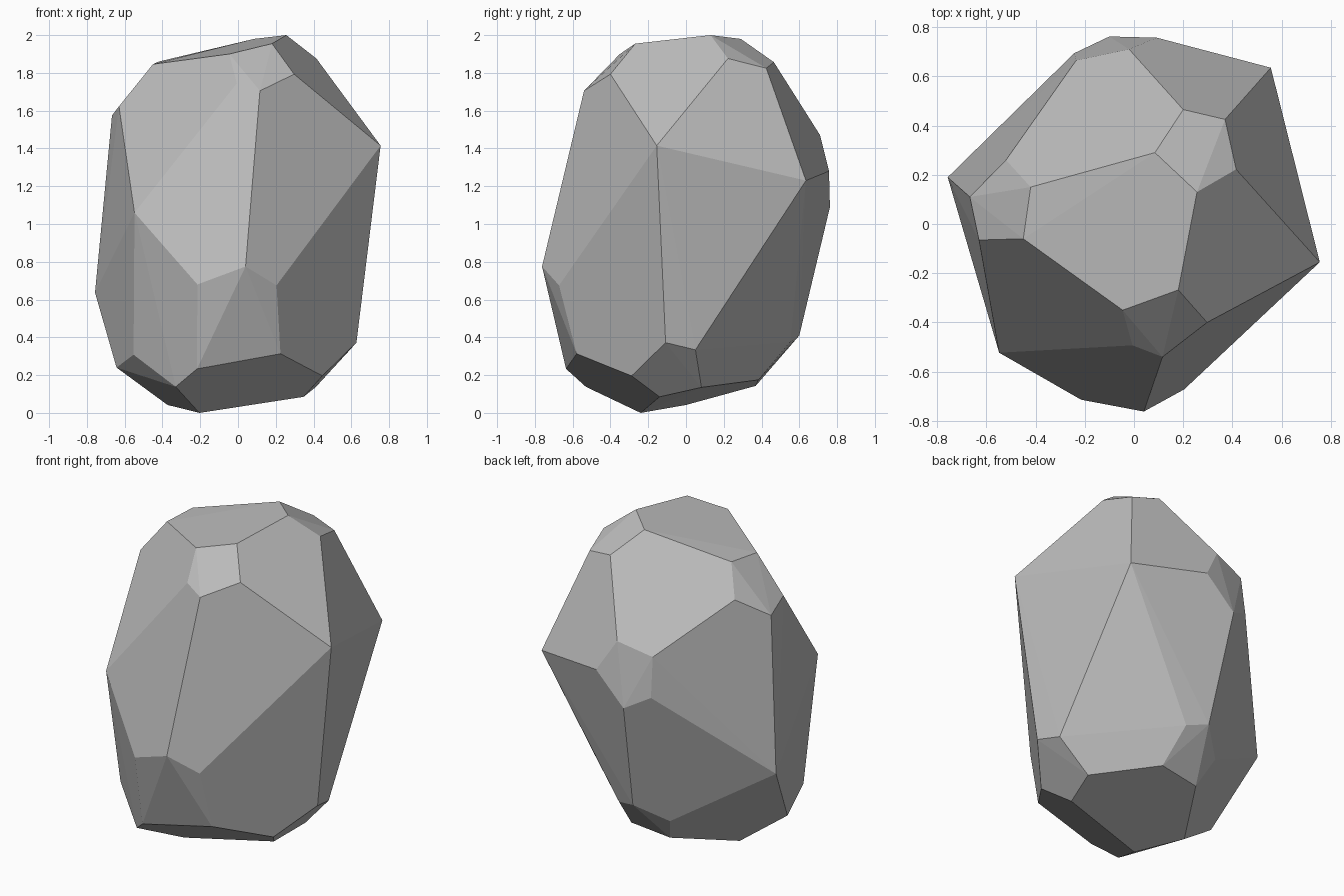
import bpy
import bmesh
from math import radians

# Remove the default object
default_cube = bpy.data.objects.get("Cube")
if default_cube:
    bpy.data.objects.remove(default_cube, do_unlink=True)


def flat_material(name, colour):
    """Plain one-colour material, shown in viewport and render."""
    material = bpy.data.materials.new(name)
    material.use_nodes = True
    material.diffuse_color = colour
    shader = next(n for n in material.node_tree.nodes if n.type == "BSDF_PRINCIPLED")
    shader.inputs["Base Color"].default_value = colour
    shader.inputs["Roughness"].default_value = 1
    return material


def convex_rock(name, bands, material, flat_angle):
    """Wrap the corner bands in a convex skin and merge nearly flat facets."""
    mesh = bpy.data.meshes.new(name)
    bm = bmesh.new()
    for band in bands:
        for corner in band:
            bm.verts.new(corner)
    bmesh.ops.convex_hull(bm, input=bm.verts[:])
    # Drop any corner that ended up inside the skin
    loose = [v for v in bm.verts if not v.link_faces]
    bmesh.ops.delete(bm, geom=loose, context="VERTS")
    bmesh.ops.dissolve_limit(bm, angle_limit=flat_angle,
                             verts=bm.verts[:], edges=bm.edges[:])
    bmesh.ops.recalc_face_normals(bm, faces=bm.faces[:])
    for face in bm.faces:
        face.smooth = False
    bm.to_mesh(mesh)
    bm.free()
    mesh.materials.append(material)
    rock = bpy.data.objects.new(name, mesh)
    bpy.context.scene.collection.objects.link(rock)
    return rock


# Crown: corners around the sloping top facets
crown = [
    (.256, .13, 2), (.085, .29, 1.98), (-.42, .15, 1.86), (-.45, -.06, 1.846),
    (-.046, -.35, 1.9), (.18, -.268, 1.955), (.2, .465, 1.857),
    (.37, .425, 1.825), (.415, .222, 1.876),
]

# Shoulder: chipped corners below the crown
shoulder = [
    (.297, -.4, 1.793), (.116, -.54, 1.705), (-.006, -.493, 1.745),
    (-.63, -.065, 1.623), (-.667, .11, 1.575), (-.52, .26, 1.69),
    (-.235, .665, 1.41), (-.02, .71, 1.47),
]

# Waist: the widest corners
waist = [
    (.755, -.155, 1.415), (.556, .635, 1.23), (.093, .757, 1.28),
    (-.1, .762, 1.09), (-.243, .694, 1.167), (-.757, .19, .637),
    (-.548, -.523, 1.06), (.04, -.762, .775), (-.215, -.714, .68),
    (.204, -.672, .675),
]

# Foot: chipped corners above the base
foot = [
    (.225, -.579, .313), (-.217, -.635, .233), (-.553, -.373, .308),
    (-.643, -.086, .24), (-.214, .464, .3), (-.052, .6, .41),
    (.077, .553, .378), (.593, .05, .334), (.627, -.108, .372),
    (.447, -.288, .196),
]

# Base: corners around the underside facets
base = [
    (-.33, -.53, .138), (-.373, 0, .042), (-.204, -.24, 0),
    (.347, -.14, .085), (.41, .082, .135), (.11, .384, .175),
    (-.149, .369, .143),
]

stone = flat_material("stone_grey", (.5, .5, .5, 1))
convex_rock("boulder", [crown, shoulder, waist, foot, base], stone, radians(2))
